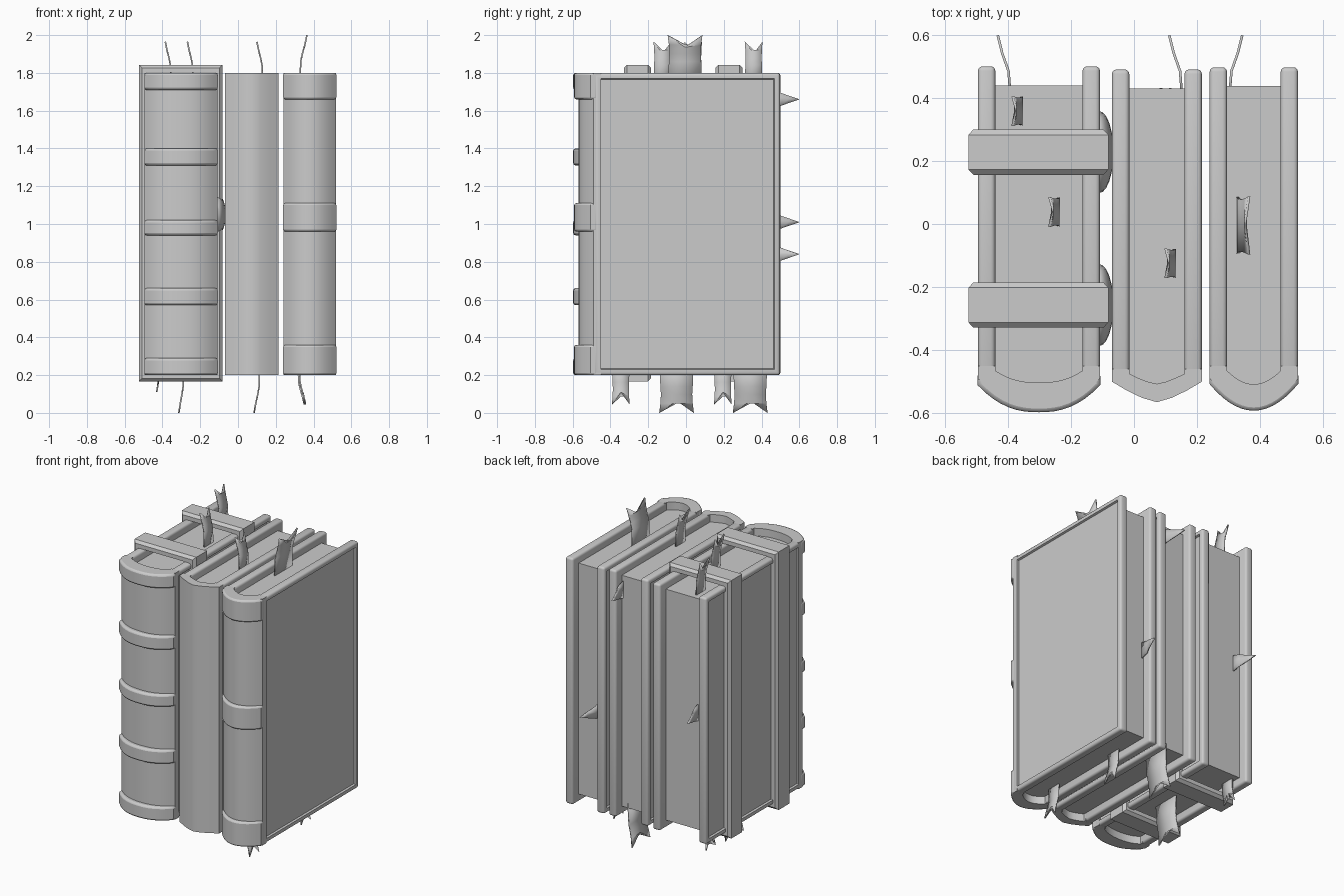
import bpy, bmesh
from mathutils import Vector, Matrix

if "Cube" in bpy.data.objects:
    bpy.data.objects.remove(bpy.data.objects["Cube"])

Z0, Z1 = 0.2, 1.8      # bottom and top of the covers
T = 0.055              # cover thickness


def finish(bm, name, bevel=0, segs=2, angle=35):
    bmesh.ops.recalc_face_normals(bm, faces=bm.faces[:])
    me = bpy.data.meshes.new(name)
    bm.to_mesh(me)
    bm.free()
    ob = bpy.data.objects.new(name, me)
    bpy.context.collection.objects.link(ob)
    if bevel:
        m = ob.modifiers.new("bevel", 'BEVEL')
        m.width, m.segments, m.limit_method = bevel, segs, 'ANGLE'
        m.angle_limit = 0.9
    bpy.ops.object.select_all(action='DESELECT')
    ob.select_set(True)
    bpy.context.view_layer.objects.active = ob
    bpy.ops.object.shade_smooth_by_angle(angle=angle * 3.14159 / 180)
    return ob


def prism(name, pts, z0, z1, **kw):
    bm = bmesh.new()
    face = bm.faces.new([bm.verts.new((x, y, z0)) for x, y in pts])
    ext = bmesh.ops.extrude_face_region(bm, geom=[face])['geom']
    bmesh.ops.translate(bm, vec=(0, 0, z1 - z0),
                        verts=[v for v in ext if isinstance(v, bmesh.types.BMVert)])
    return finish(bm, name, **kw)


def arc(cx, w, y_end, y_mid, p, n):
    """Rounded spine curve from left to right, bulging towards -y."""
    us = [2 * i / n - 1 for i in range(n + 1)]
    return [(cx + w * u, y_mid + (y_end - y_mid) * abs(u) ** p) for u in us]


def cover(name, cx, y0, y1, side):
    """Board with rounded rim and a sunken panel on its outer face."""
    bm = bmesh.new()
    mat = Matrix.Translation((cx, (y0 + y1) / 2, (Z0 + Z1) / 2)) @ \
        Matrix.Diagonal((T, y1 - y0, Z1 - Z0, 1))
    bmesh.ops.create_cube(bm, size=1, matrix=mat)
    bmesh.ops.bevel(bm, geom=bm.edges[:], offset=0.014, segments=3, profile=0.5, affect='EDGES')
    bm.normal_update()
    outer = max((f for f in bm.faces if f.normal.x * side > 0.99), key=lambda f: f.calc_area())
    bmesh.ops.inset_region(bm, faces=[outer], thickness=0.022)
    bmesh.ops.inset_region(bm, faces=[outer], thickness=0.006, depth=-0.012)
    return finish(bm, name)


def book(name, xl, xr, y_back, y_side, y_mid, y_in, p, n, bands=(), band_out=0):
    cx, w = (xl + xr) / 2, (xr - xl) / 2
    for side, label in ((-1, "left"), (1, "right")):
        cover(f"{name}_{label}_cover", cx + side * (w - T / 2), y_side, y_back, side)
    # spine shell
    outer = arc(cx, w, y_side, y_mid, p, n)
    inner = arc(cx, w - T, y_side + 0.025, y_in, p, n)
    prism(f"{name}_spine", [(xl, y_side + 0.04)] + outer + [(xr, y_side + 0.04)] +
          [(xr - T, y_side + 0.04)] + inner[::-1] + [(xl + T, y_side + 0.04)], Z0, Z1)
    # page block
    yb = y_back - 0.06
    prism(f"{name}_pages", [(xl + T - .005, yb)] + inner + [(xr - T + .005, yb)],
          Z0 + 0.05, Z1 - 0.05)
    # raised bands
    for i, (a, b) in enumerate(bands):
        o = arc(cx, w + 0.001, y_side - band_out * 0.7, y_mid - band_out, p, n)
        k = arc(cx, w - 0.02, y_side + 0.02, y_mid + 0.015, p, n)
        prism(f"{name}_band_{i}", [(xl - .001, y_side + 0.02)] + o +
              [(xr + .001, y_side + 0.02)] + k[::-1], a, b, bevel=0.012)


book("left_book", -0.495, -0.108, 0.50, -0.49, -0.567, -0.503, 2.4, 16,
     [(.2, .29), (.57, .66), (.94, 1.02), (1.31, 1.40), (1.71, 1.80)], 0.03)
book("middle_book", -0.07, 0.215, 0.49, -0.50, -0.565, -0.507, 1.4, 6)
book("right_book", 0.24, 0.52, 0.497, -0.49, -0.568, -0.508, 2.0, 14,
     [(.2, .36), (.96, 1.11), (1.66, 1.80)], 0.024)


def strap(name, y):
    """Chamfered belt looped around the left book."""
    prof = [(0.042, -0.072), (0.016, -0.072), (0, -0.055),
            (0, 0.055), (0.016, 0.072), (0.042, 0.072)]
    bm = bmesh.new()
    rings = []
    for sx, sz in ((-1, -1), (1, -1), (1, 1), (-1, 1)):
        rings.append([bm.verts.new((-0.303 + sx * (0.222 - d), y + t, 1.005 + sz * (0.838 - d)))
                      for d, t in prof])
    for i in range(4):
        a, b = rings[i], rings[(i + 1) % 4]
        for j in range(6):
            k = (j + 1) % 6
            bm.faces.new((a[j], a[k], b[k], b[j]))
    finish(bm, name, angle=25)


# straps with domed clasps on the inner side
for label, y in (("back", 0.228), ("front", -0.257)):
    strap(f"{label}_strap", y)
    bm = bmesh.new()
    bmesh.ops.create_uvsphere(bm, u_segments=24, v_segments=12, radius=1,
                              matrix=Matrix.Translation((-0.11, y, 1.05)) @
                              Matrix.Diagonal((0.045, 0.13, 0.11, 1)))
    finish(bm, f"{label}_clasp")


def ribbon(name, path, across, halves, notch=0):
    """Flat strip along a path; notch cuts a swallowtail into its end."""
    bm = bmesh.new()
    across, rows = Vector(across), []
    for i, (p, h) in enumerate(zip(path, halves)):
        p = Vector(p)
        mid = p.copy()
        if i == len(path) - 1:
            mid += (Vector(path[-2]) - p).normalized() * notch
        rows.append([bm.verts.new(q) for q in (p - across * h, mid, p + across * h)])
    for a, b in zip(rows, rows[1:]):
        for j in (0, 1):
            bm.faces.new((a[j], a[j + 1], b[j + 1], b[j]))
    ob = finish(bm, name, angle=50)
    m = ob.modifiers.new("thickness", 'SOLIDIFY')
    m.thickness, m.offset = 0.008, 0


# bookmarks above and below: x, y, half width, tip z, sideways lean
for i, (x, y, h, tip, lean) in enumerate((
        (-0.355, 0.358, 0.047, 1.965, -0.03), (-0.238, 0.038, 0.047, 1.965, -0.03),
        (0.13, -0.125, 0.047, 1.965, -0.03), (0.328, -0.005, 0.092, 2.0, 0.037),
        (0.325, -0.345, 0.047, 0.045, 0.033), (0.318, 0.195, 0.047, 0.045, 0.033),
        (0.115, 0.34, 0.092, 0.0, -0.03), (-0.288, -0.05, 0.092, 0.0, -0.025),
        (-0.415, 0.36, 0.047, 0.11, -0.015))):
    root = 1.72 if tip > 1 else 0.28
    ts = ((0, 0, 1), (.5, .1, .93), (.65, .35, .9), (.82, .7, .93), (1, 1, 1))
    ribbon(f"bookmark_{i}", [(x + lean * s, y, root + (tip - root) * t) for t, s, _ in ts],
           (0, 1, 0), [h * k for _, _, k in ts], 0.065)

# pointed page tags on the fore edges
for i, (x, z, lean) in enumerate(((-0.392, 1.01, -0.04), (0.152, 1.66, -0.04),
                                  (0.303, 0.84, 0.04))):
    ts = ((0, 0), (.4, .15), (.7, .65), (1, 1))
    ribbon(f"page_tag_{i}", [(x + lean * s, 0.41 + 0.188 * t, z) for t, s in ts],
           (0, 0, 1), (0.06, 0.04, 0.02, 0.001))
